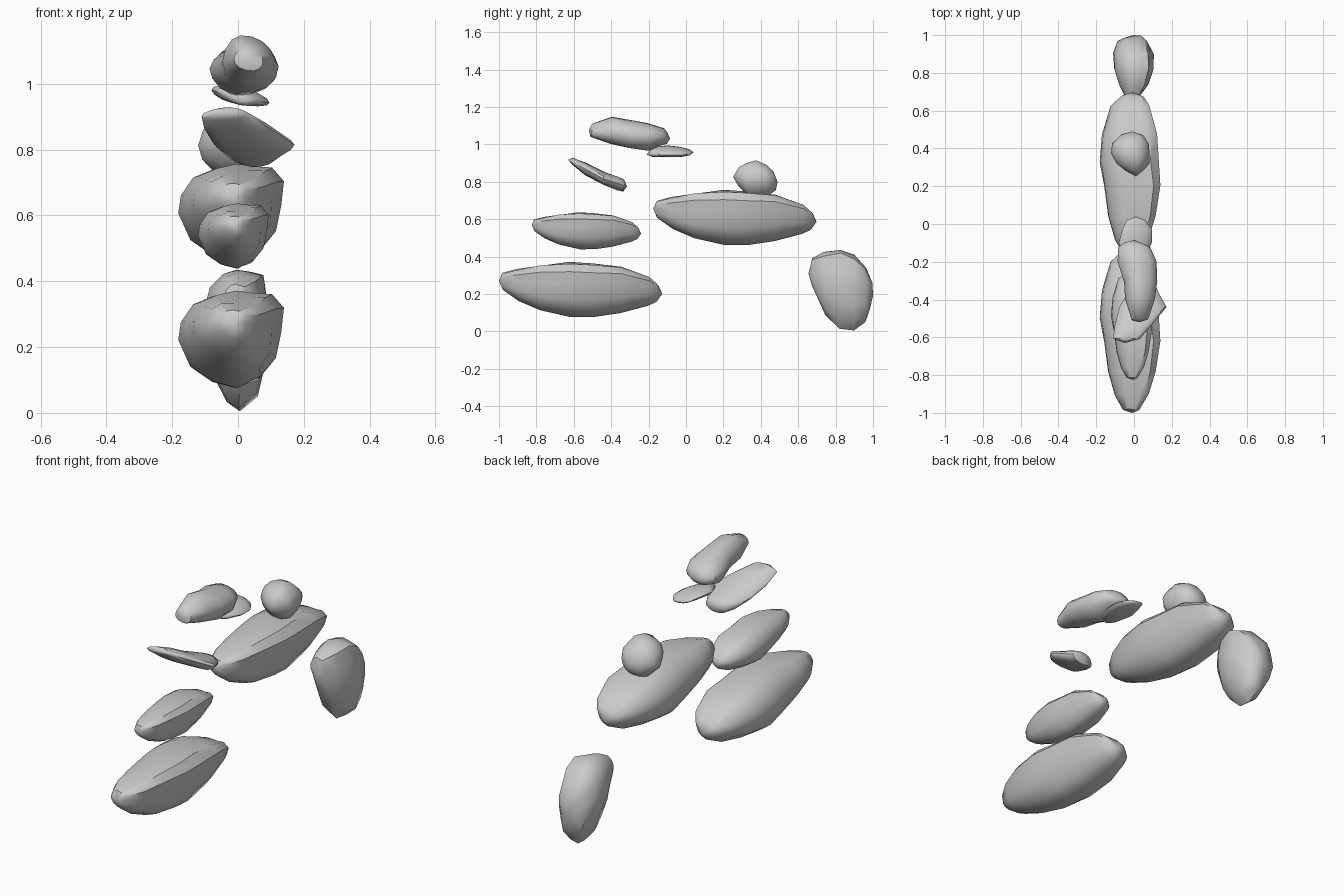
import bpy, bmesh, math
from mathutils import Vector, noise

# Cross-sections in unit coordinates (x, z)
BOULDER = [(-1, 0), (-.95, .35), (-.72, .75), (-.35, .95), (.05, 1), (.45, .96),
           (.75, .95), (1, .65), (.92, .2), (.82, -.4), (.55, -.8), (.1, -1),
           (-.35, -.87), (-.78, -.48)]
EGG = [(-.95, .1), (-.98, .4), (-.75, .75), (-.4, .95), (0, 1), (.4, .95), (.75, .9),
       (.95, .5), (1, .1), (.85, -.35), (.6, -.75), (.1, -1), (-.3, -.85), (-.7, -.4)]
ROUND = [(math.cos(a), math.sin(a)) for a in [math.pi - i * math.tau / 14 for i in range(14)]]


def rock(name, section, front, stations, back, move=(0, 0, 0), scale=1, tilt=0, rough=.014):
    """Loft a stone along y: stations are (y, zmin, zmax, xmin, xmax), ends are tip points."""
    bm = bmesh.new()
    rings = []
    for y, z0, z1, x0, x1 in stations:
        ring = []
        for u, w in section:
            x = (x0 + x1) / 2 + u * (x1 - x0) / 2
            z = (z0 + z1) / 2 + w * (z1 - z0) / 2 + tilt * (x - .01)
            p = Vector((x, y, z))
            p += noise.noise_vector(p * 9) * rough
            ring.append(bm.verts.new(p))
        rings.append(ring)
    n = len(section)
    for a, b in zip(rings, rings[1:]):
        for i in range(n):
            bm.faces.new((a[i], a[(i + 1) % n], b[(i + 1) % n], b[i]))
    for tip, ring in ((front, rings[0]), (back, rings[-1])):
        v = bm.verts.new(tip)
        for i in range(n):
            bm.faces.new((v, ring[i], ring[(i + 1) % n]))
    bmesh.ops.recalc_face_normals(bm, faces=bm.faces)
    for v in bm.verts:
        v.co = v.co * scale + Vector(move)
    me = bpy.data.meshes.new(name)
    bm.to_mesh(me)
    bm.free()
    ob = bpy.data.objects.new(name, me)
    bpy.context.collection.objects.link(ob)
    bpy.ops.object.select_all(action='DESELECT')
    bpy.context.view_layer.objects.active = ob
    ob.select_set(True)
    bpy.ops.object.shade_smooth_by_angle(angle=math.radians(45))
    return ob


# Three long boulders share one shape
long_stations = [(-.98, .22, .305, -.06, .03), (-.9, .16, .335, -.105, .08),
                 (-.78, .115, .355, -.137, .12), (-.62, .08, .367, -.162, .14),
                 (-.5, .073, .367, -.178, .13), (-.35, .10, .347, -.172, .12),
                 (-.2, .14, .297, -.125, .08), (-.15, .165, .25, -.07, .05)]
for name, move, s in (("lower_long_boulder", (0, 0, 0), 1),
                      ("upper_long_boulder", (0, .825, .385), 1),
                      ("middle_long_boulder", (0, -.155, .388), .67)):
    rock(name, BOULDER, (-.01, -1, .27), long_stations, (-.01, -.127, .2), move, s)

# Thin tilted slab
rock("tilted_slab", ROUND, (-.05, -.63, .917),
     [(-.61, .887, .926, -.11, .03), (-.54, .835, .903, -.10, .09),
      (-.44, .783, .853, -.075, .17), (-.37, .753, .825, -.035, .135),
      (-.335, .745, .812, 0, .12)], (.06, -.315, .775), rough=.008)

# Top stone
rock("top_stone", ROUND, (.03, -.52, 1.075),
     [(-.5, 1.03, 1.12, -.015, .075), (-.4, 1.0, 1.15, -.05, .11),
      (-.3, .98, 1.13, -.05, .125), (-.2, .97, 1.11, -.092, .115),
      (-.12, .995, 1.085, -.085, .09), (-.095, 1.005, 1.06, -.05, .05)],
     (0, -.085, 1.03))

# Small flat stone
rock("small_flat_stone", ROUND, (.01, -.21, .945),
     [(-.18, .935, .98, -.045, .06), (-.1, .934, .988, -.08, .095),
      (-.03, .938, .985, -.06, .095), (.02, .945, .97, -.04, .06)],
     (.01, .04, .957), tilt=-.25, rough=.006)

# Round pebble
rock("round_pebble", ROUND, (.01, .252, .825),
     [(.275, .77, .885, -.04, .05), (.32, .735, .905, -.09, .082),
      (.375, .715, .915, -.117, .087), (.43, .725, .895, -.12, .08),
      (.47, .755, .86, -.08, .05)], (-.01, .49, .8))

# Upright boulder at the back
rock("upright_boulder", EGG, (0, .655, .31),
     [(.675, .24, .395, -.04, .035), (.74, .09, .422, -.085, .075),
      (.82, .02, .437, -.11, .1), (.9, .005, .405, -.115, .1),
      (.965, .045, .335, -.09, .075), (.99, .11, .27, -.05, .045)], (0, 1, .19))
